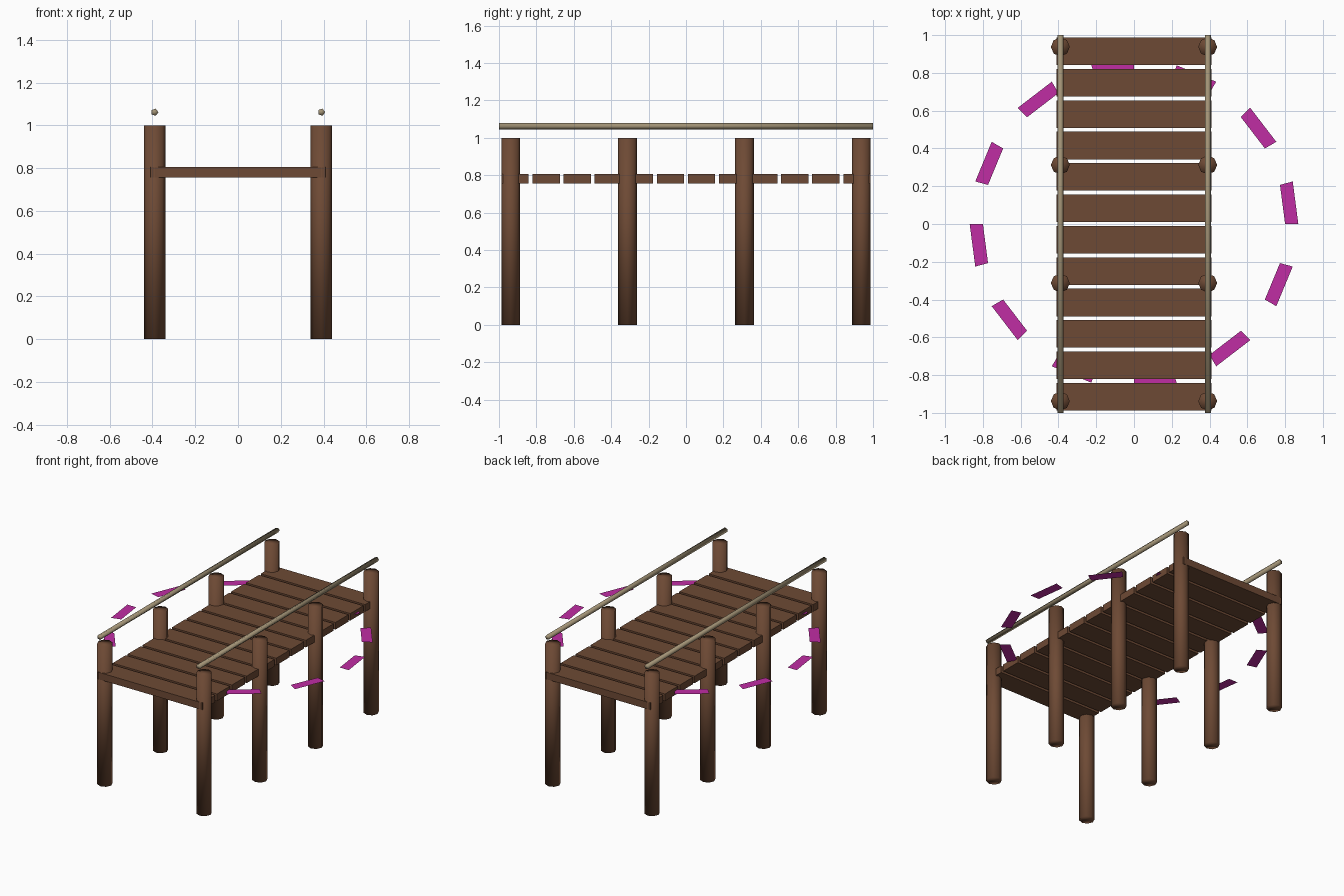
import bpy
import bmesh
from math import cos, sin, pi
from mathutils import Matrix

cube = bpy.data.objects.get("Cube")
if cube:
    bpy.data.objects.remove(cube, do_unlink=True)


def material(name, rgb):
    mat = bpy.data.materials.new(name)
    mat.use_nodes = True
    mat.diffuse_color = (*rgb, 1)
    mat.node_tree.nodes["Principled BSDF"].inputs["Base Color"].default_value = (*rgb, 1)
    return mat


wood = material("brown wood", (0.155, 0.068, 0.035))
rope = material("tan rope", (0.36, 0.29, 0.18))
magenta = material("magenta", (0.53, 0.026, 0.37))


def finish(name, bm, mat, smooth=False):
    mesh = bpy.data.meshes.new(name)
    for face in bm.faces:
        face.smooth = smooth
    bm.to_mesh(mesh)
    bm.free()
    mesh.materials.append(mat)
    obj = bpy.data.objects.new(name, mesh)
    bpy.context.collection.objects.link(obj)
    return obj


def cylinder(name, sides, radius, length, location, mat, turn=Matrix()):
    # Smooth across the end caps as well, for a softly rounded look
    bm = bmesh.new()
    bmesh.ops.create_cone(bm, cap_ends=True, segments=sides, radius1=radius,
                          radius2=radius, depth=length, matrix=turn)
    obj = finish(name, bm, mat, smooth=True)
    obj.location = location
    return obj


# Posts and hand rails on both sides
for side, x in (("left", 0.39), ("right", -0.39)):
    for i in range(4):
        y = -0.9375 + 0.625 * i
        cylinder(f"{side}_post_{i + 1}", 8, 0.05, 1, (x, y, 0.5), wood)
    # Five-sided rail with one edge pointing down
    lay = Matrix.Rotation(pi / 2, 4, "X") @ Matrix.Rotation(-pi / 2, 4, "Z")
    cylinder(f"{side}_rail", 5, 0.0175, 2, (x, 0, 1.062), rope, lay)

# Deck planks with narrow gaps
for i in range(12):
    bm = bmesh.new()
    bmesh.ops.create_cube(bm, size=1, matrix=Matrix.Diagonal((0.82, 0.146, 0.05, 1)))
    plank = finish(f"plank_{i + 1}", bm, wood)
    plank.location = (0, -0.914 + 0.1662 * i, 0.781)

# Dashed flat ring around the deck
bm = bmesh.new()
step = pi / 12
for i in range(12):
    a = 2 * i * step
    corners = ((0.80, a), (0.87, a), (0.87, a + step), (0.80, a + step))
    bm.faces.new([bm.verts.new((r * cos(t), r * sin(t), 0.785)) for r, t in corners])
finish("dashed_ring", bm, magenta)
